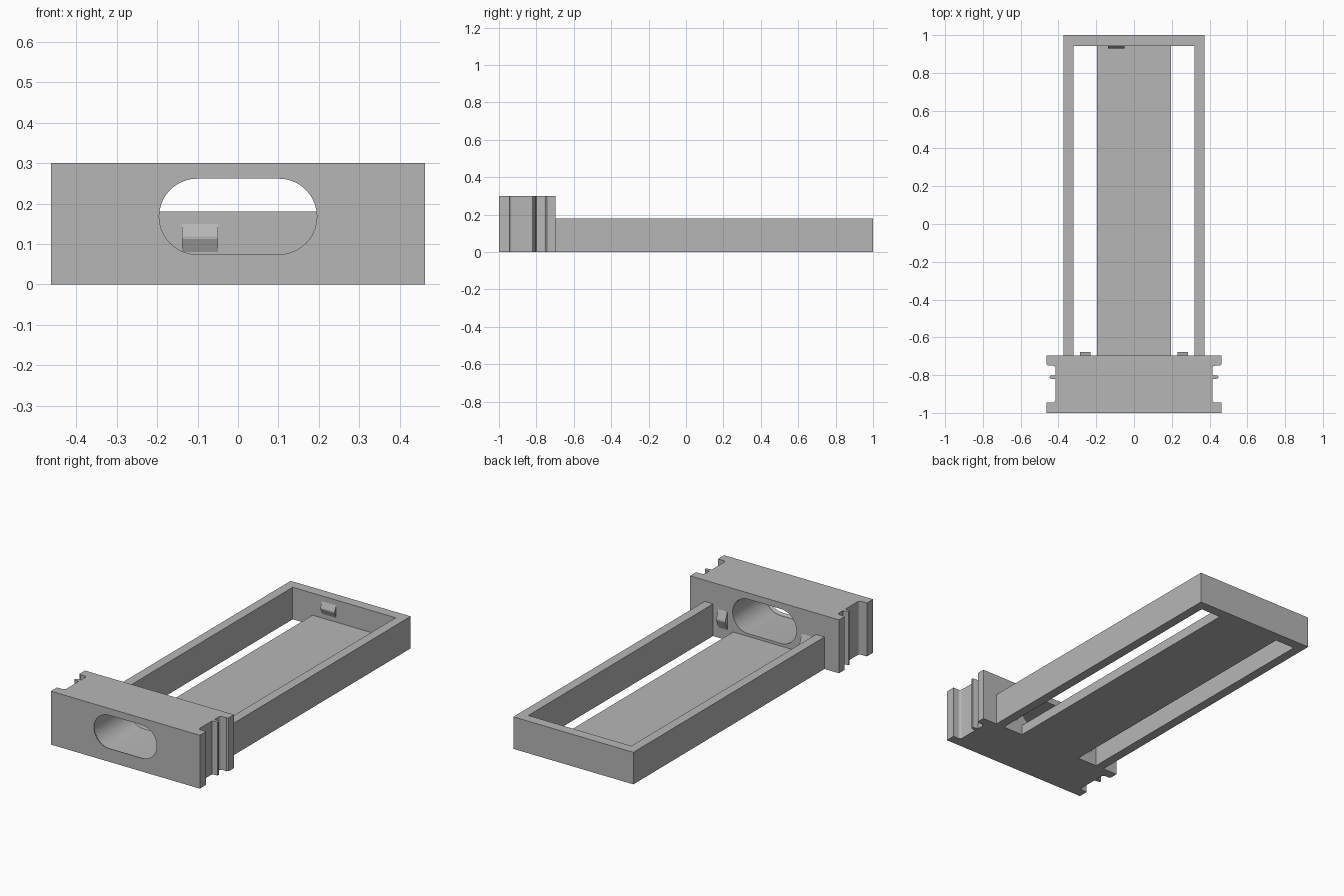
import bpy, bmesh, math

if "Cube" in bpy.data.objects:
    bpy.data.objects.remove(bpy.data.objects["Cube"])

grey = bpy.data.materials.new("light grey")
grey.diffuse_color = (0.47, 0.47, 0.47, 1)
grey.use_nodes = True
grey.node_tree.nodes["Principled BSDF"].inputs["Base Color"].default_value = grey.diffuse_color


def loft(name, rings):
    """Closed solid through matching rings of 3D points."""
    bm = bmesh.new()
    rows = [[bm.verts.new(p) for p in ring] for ring in rings]
    n = len(rows[0])
    for a, b in zip(rows, rows[1:]):
        for i in range(n):
            bm.faces.new((a[i], a[(i + 1) % n], b[(i + 1) % n], b[i]))
    bm.faces.new(rows[0])
    bm.faces.new(rows[-1])
    bmesh.ops.recalc_face_normals(bm, faces=bm.faces[:])
    mesh = bpy.data.meshes.new(name)
    bm.to_mesh(mesh)
    bm.free()
    mesh.materials.append(grey)
    ob = bpy.data.objects.new(name, mesh)
    bpy.context.collection.objects.link(ob)
    return ob


def box(name, x0, x1, y0, y1, z0, z1):
    base = [(x0, y0), (x1, y0), (x1, y1), (x0, y1)]
    return loft(name, [[(x, y, z) for x, y in base] for z in (z0, z1)])


def boolean(target, tool, operation):
    """Apply a boolean, then discard the tool."""
    bpy.context.view_layer.objects.active = target
    mod = target.modifiers.new("cut", 'BOOLEAN')
    mod.operation, mod.solver, mod.object = operation, 'EXACT', tool
    bpy.ops.object.modifier_apply(modifier=mod.name)
    bpy.data.objects.remove(tool)


def arc(cx, cy, r, a0, a1, n=4):
    angles = [math.radians(a0 + (a1 - a0) * i / n) for i in range(n + 1)]
    return [(cx + r * math.cos(a), cy + r * math.sin(a)) for a in angles]


# Front block: side flanges, filleted channel and a thin rib, extruded upward
side = [(0.463, -1.0), (0.463, -0.945)]
side += arc(0.430, -0.930, 0.015, 270, 180)
side += [(0.415, -0.822), (0.440, -0.819)]
side += arc(0.440, -0.811, 0.008, -90, 90)
side += [(0.415, -0.800)]
side += arc(0.430, -0.765, 0.015, 180, 90)
side += [(0.455, -0.750), (0.463, -0.744), (0.463, -0.697)]
outline = side + [(-x, y) for x, y in reversed(side)]
body = loft("tray_body", [[(x, y, z) for x, y in outline] for z in (0, 0.30)])


# Rounded finger slot, with a softened front rim
def stadium(y, grow):
    r = 0.0935 + grow
    pts = arc(0.1015, 0.168, r, -90, 90, 20) + arc(-0.1015, 0.168, r, 90, 270, 20)
    return [(x, y, z) for x, z in pts]


R = 0.013
rings = [stadium(-1.05, R)]
for i in range(7):
    a = math.radians(90 * i / 6)
    rings.append(stadium(-1 + R * math.sin(a), R * (1 - math.cos(a))))
rings.append(stadium(-0.6, 0))
slot = loft("slot_cutter", rings)

# Open frame: rails, rear wall and a central floor strip
frame = box("frame", -0.373, 0.373, -0.75, 1.0, 0, 0.18)
boolean(frame, box("well_cutter", -0.32, 0.32, -0.8, 0.943, 0.056, 0.3), 'DIFFERENCE')
for x0, x1 in ((-0.32, -0.197), (0.195, 0.32)):
    boolean(frame, box("opening_cutter", x0, x1, -0.8, 0.943, -0.1, 0.1), 'DIFFERENCE')
boolean(body, frame, 'UNION')
boolean(body, slot, 'DIFFERENCE')
bpy.ops.object.select_all(action='DESELECT')
body.select_set(True)
bpy.context.view_layer.objects.active = body
bpy.ops.object.shade_smooth_by_angle(angle=math.radians(30))


# Small triangular catches on the rear wall and the back of the block
def catch(name, x0, x1, wall, depth, z0, z1):
    zm = (z0 + z1) / 2
    section = [(wall, z0), (wall + depth, zm - 0.003), (wall + depth, zm + 0.003), (wall, z1)]
    loft(name, [[(x, y, z) for y, z in section] for x in (x0, x1)])


catch("rear_catch", -0.138, -0.05, 0.943, -0.014, 0.08, 0.15)
for label, cx in (("left", -0.259), ("right", 0.259)):
    catch(label + "_catch", cx - 0.028, cx + 0.028, -0.697, 0.019, 0.058, 0.16)
